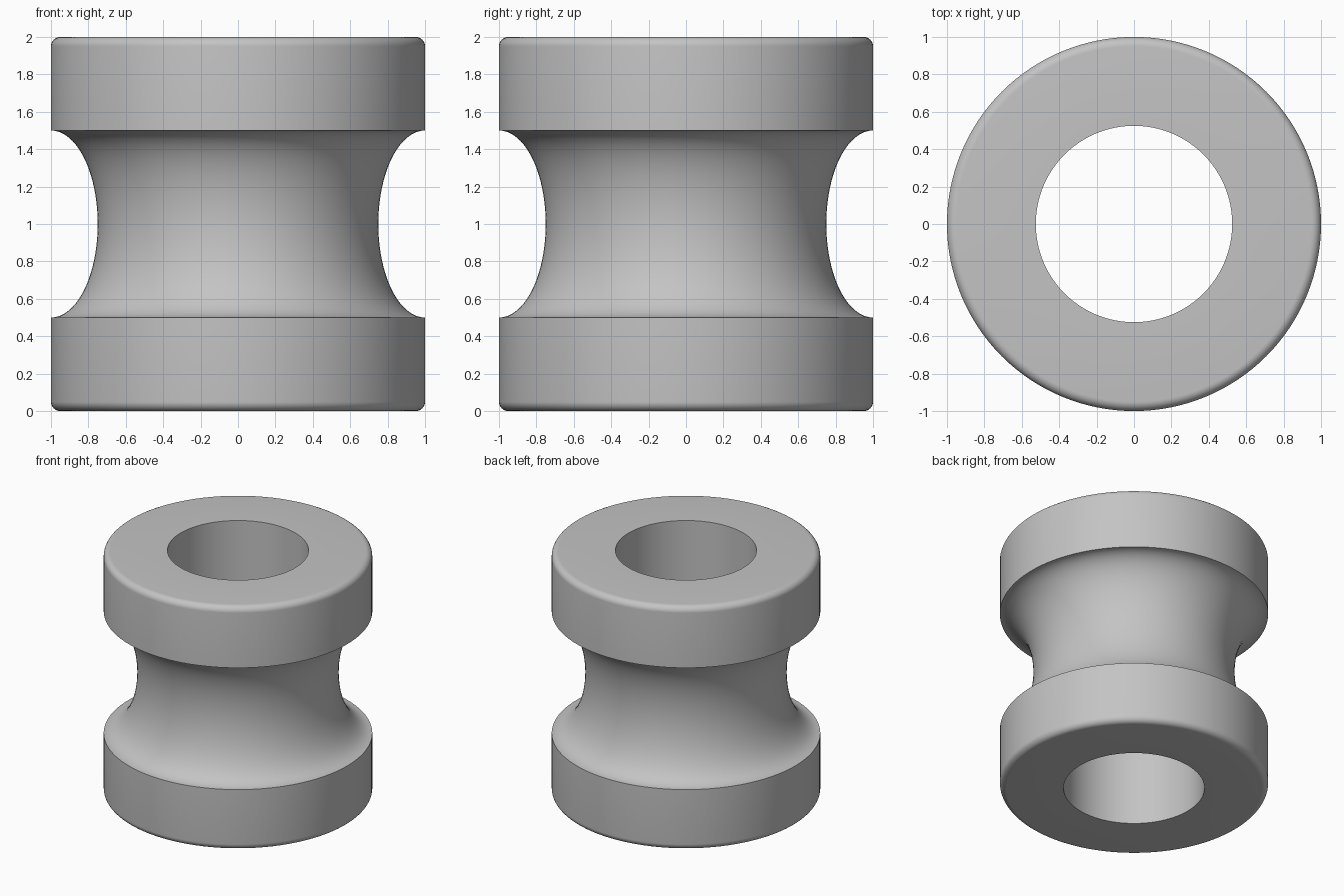
import bpy
import bmesh
from math import sin, cos, pi, radians
from mathutils import Vector

cube = bpy.data.objects.get("Cube")
if cube:
    bpy.data.objects.remove(cube)

OUTER, BORE, HEIGHT = 1.0, 0.525, 2.0
FILLET = 0.05
GROOVE_DEPTH, GROOVE_HALF = 0.25, 0.5
SEGMENTS = 128


def arc(cx, cz, rx, rz, start, end, steps):
    """Elliptical arc in the radius-height plane."""
    angles = [start + (end - start) * i / steps for i in range(steps + 1)]
    return [(cx + rx * cos(a), cz + rz * sin(a)) for a in angles]


# Closed half-section: bore, filleted rims and the elliptical groove
profile = [(BORE, 0)]
profile += arc(OUTER - FILLET, FILLET, FILLET, FILLET, -pi / 2, 0, 8)
profile += arc(OUTER, HEIGHT / 2, GROOVE_DEPTH, GROOVE_HALF, 1.5 * pi, pi / 2, 40)
profile += arc(OUTER - FILLET, HEIGHT - FILLET, FILLET, FILLET, 0, pi / 2, 8)
profile += [(BORE, HEIGHT)]

# Revolve the section into the roller body
bm = bmesh.new()
verts = [bm.verts.new((r, 0, z)) for r, z in profile]
edges = [bm.edges.new((v, verts[(i + 1) % len(verts)])) for i, v in enumerate(verts)]
bmesh.ops.spin(bm, geom=verts + edges, cent=Vector(), axis=Vector((0, 0, 1)),
               angle=2 * pi, steps=SEGMENTS, use_merge=False)
bmesh.ops.remove_doubles(bm, verts=bm.verts, dist=0.0001)
bmesh.ops.recalc_face_normals(bm, faces=bm.faces)
mesh = bpy.data.meshes.new("grooved_roller")
bm.to_mesh(mesh)
bm.free()
roller = bpy.data.objects.new("grooved_roller", mesh)
bpy.context.collection.objects.link(roller)

# Plain grey finish
grey = bpy.data.materials.new("light_grey")
grey.use_nodes = True
colour = (0.55, 0.55, 0.55, 1)
grey.diffuse_color = colour
grey.node_tree.nodes["Principled BSDF"].inputs["Base Color"].default_value = colour
mesh.materials.append(grey)

# Smooth curves, crisp bore and groove edges
bpy.ops.object.select_all(action="DESELECT")
roller.select_set(True)
bpy.context.view_layer.objects.active = roller
bpy.ops.object.shade_smooth_by_angle(angle=radians(30))
